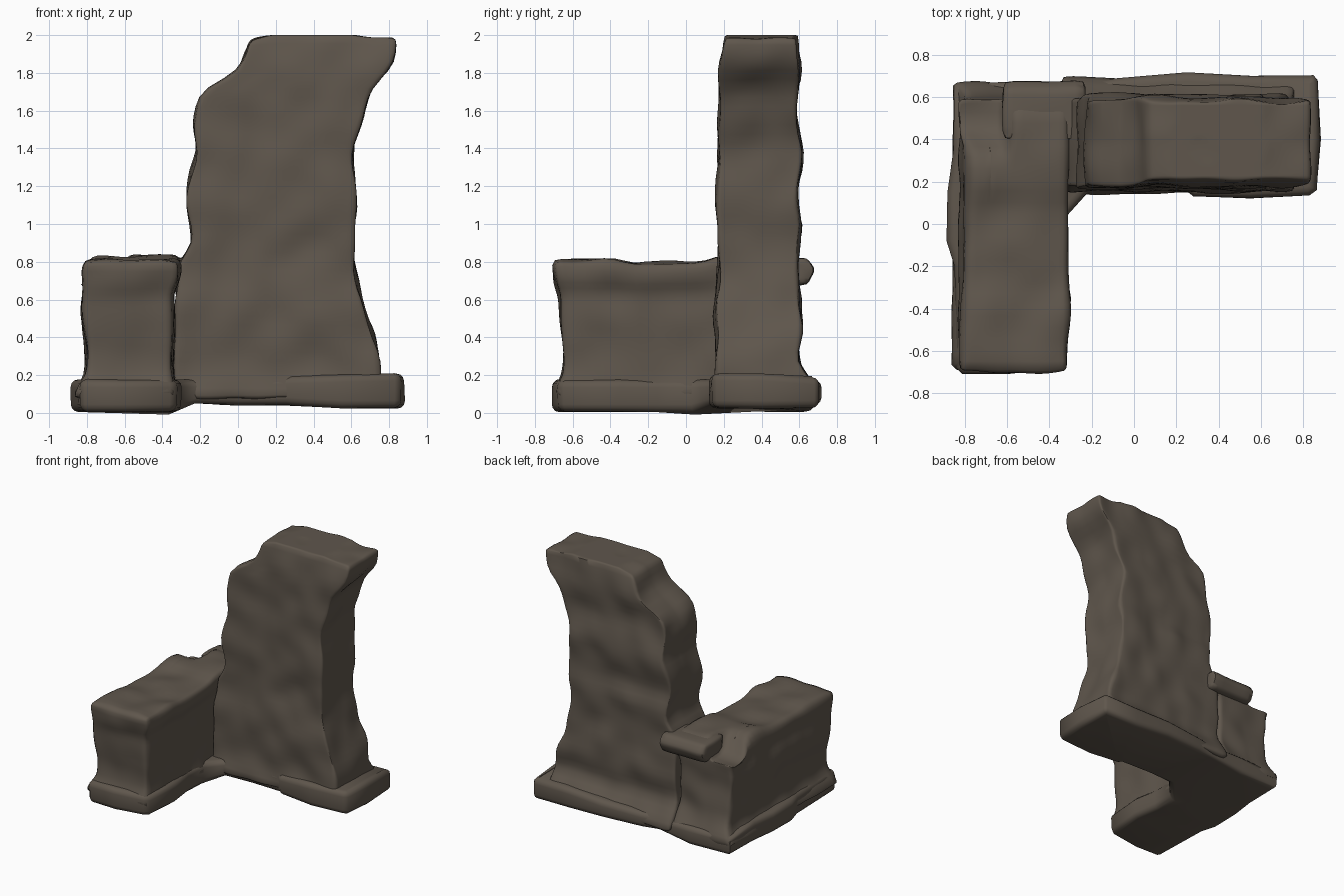
import bpy, bmesh
from mathutils import Vector, noise

if "Cube" in bpy.data.objects:
    bpy.data.objects.remove(bpy.data.objects["Cube"])

stone = bpy.data.materials.new("brown_stone")
stone.diffuse_color = (0.115, 0.094, 0.073, 1)
stone.use_nodes = True
stone.node_tree.nodes["Principled BSDF"].inputs["Base Color"].default_value = stone.diffuse_color


def finish(name, bm, rough=0.02):
    """Roughen the surface and turn the bmesh into a smooth shaded object."""
    bmesh.ops.recalc_face_normals(bm, faces=bm.faces)
    bm.normal_update()
    moves = [(v, v.normal * noise.noise(v.co * 5.0) * rough) for v in bm.verts]
    for v, d in moves:
        v.co += d
        v.co.z = min(v.co.z, 2.0)
    me = bpy.data.meshes.new(name)
    bm.to_mesh(me)
    bm.free()
    me.materials.append(stone)
    ob = bpy.data.objects.new(name, me)
    bpy.context.collection.objects.link(ob)
    bpy.ops.object.select_all(action='DESELECT')
    ob.select_set(True)
    bpy.context.view_layer.objects.active = ob
    bpy.ops.object.shade_smooth_by_angle(angle=1.0)
    return ob


def lerp(a, b, t):
    return a + (b - a) * t


def sample(points, z):
    """Linear lookup in a list of (height, value)."""
    if z <= points[0][0]:
        return points[0][1]
    for (z0, a), (z1, b) in zip(points, points[1:]):
        if z <= z1:
            return lerp(a, b, (z - z0) / (z1 - z0))
    return points[-1][1]


def block(name, z0, z1, left, right, front, back, cuts=15, smooth=2, warp=None, rough=0.02):
    """Gridded block whose four sides follow edge profiles over height."""
    bm = bmesh.new()
    bmesh.ops.create_cube(bm, size=1)
    bmesh.ops.subdivide_edges(bm, edges=bm.edges[:], cuts=cuts, use_grid_fill=True)
    for v in bm.verts:
        u, w, h = v.co + Vector((0.5, 0.5, 0.5))
        z = lerp(z0, z1, h)
        v.co = (lerp(sample(left, z), sample(right, z), u),
                lerp(sample(front, z), sample(back, z), w), z)
        if warp:
            warp(v.co)
    for _ in range(smooth):
        bmesh.ops.smooth_vert(bm, verts=bm.verts, factor=0.5,
                              use_axis_x=True, use_axis_y=True, use_axis_z=True)
    return finish(name, bm, rough)


def broken_top(co):
    # Top edge falls slightly at both ends
    if co.z > 1.97:
        co.z -= max(0, 0.2 - co.x) * 0.25 + max(0, co.x - 0.58) * 0.1


# Tall broken wall, stepped at its left shoulder
block("tall_wall", 0.08, 2.005,
      left=[(0.1, -0.34), (0.8, -0.32), (0.88, -0.23), (1.13, -0.28), (1.23, -0.265),
            (1.38, -0.21), (1.53, -0.235), (1.7, -0.2), (1.735, -0.17), (1.75, -0.06),
            (1.79, -0.005), (1.94, 0.05), (2.0, 0.07)],
      right=[(0.1, 0.76), (0.35, 0.74), (0.55, 0.67), (0.8, 0.61), (1.2, 0.63),
             (1.4, 0.6), (1.55, 0.66), (1.72, 0.70), (1.85, 0.83), (2.0, 0.835)],
      front=[(0.05, 0.13), (0.2, 0.165), (0.6, 0.155), (0.8, 0.18), (1.1, 0.165),
             (1.6, 0.18), (1.85, 0.18), (1.95, 0.2), (2.0, 0.21)],
      back=[(0.1, 0.70), (0.19, 0.645), (0.27, 0.585), (0.45, 0.615), (0.75, 0.585),
            (1.0, 0.61), (1.1, 0.575), (1.38, 0.62), (1.6, 0.575), (1.8, 0.605), (2.0, 0.58)],
      cuts=39, smooth=3, warp=broken_top)


def worn_top(co):
    # Raised back, sagging centre and a chipped, inset outer corner
    if co.z > 0.6:
        t = (co.z - 0.6) / 0.21
        co.z += t * (0.02 if 0.15 < co.y < 0.55 else -0.015 if -0.35 < co.y else 0)
        if co.x < -0.6 and co.y > 0.4:
            co.z = min(co.z, 0.68)
        elif co.x < -0.7:
            co.x += t * 0.05 * (co.y + 0.7)


# Low side wall with a slightly overhanging top
block("low_wall", 0.08, 0.81,
      left=[(0.1, -0.87), (0.2, -0.805), (0.38, -0.805), (0.55, -0.83), (0.65, -0.82),
            (0.77, -0.84), (0.82, -0.81)],
      right=[(0.1, -0.33), (0.2, -0.345), (0.64, -0.345), (0.7, -0.305), (0.79, -0.305),
             (0.82, -0.32)],
      front=[(0.1, -0.69), (0.2, -0.65), (0.62, -0.665), (0.69, -0.69), (0.8, -0.705)],
      back=[(0.1, 0.68), (0.19, 0.63), (0.28, 0.59), (0.8, 0.585)],
      cuts=23, smooth=3, warp=worn_top)

# Loose cap stone on the back of the corner
block("cap_stone", 0.68, 0.82,
      left=[(0.68, -0.62)], right=[(0.68, -0.23)],
      front=[(0.68, 0.4)], back=[(0.68, 0.64), (0.76, 0.685), (0.82, 0.64)],
      cuts=7, smooth=2, rough=0.01)

# L-shaped footing
outline = [(-0.81, -0.705), (-0.60, -0.71), (-0.36, -0.68), (-0.32, -0.65), (-0.30, -0.35),
           (-0.33, -0.15), (-0.33, 0.03), (-0.22, 0.15), (0.00, 0.165), (0.25, 0.155),
           (0.28, 0.13), (0.55, 0.12), (0.83, 0.135), (0.865, 0.16), (0.88, 0.40),
           (0.87, 0.68), (0.85, 0.705), (0.55, 0.70), (0.25, 0.715), (-0.08, 0.69),
           (-0.22, 0.665), (-0.50, 0.68), (-0.85, 0.66), (-0.855, 0.35), (-0.885, 0.15),
           (-0.885, -0.08), (-0.85, -0.20), (-0.835, -0.68)]
bm = bmesh.new()
base = bm.faces.new([bm.verts.new((x, y, 0)) for x, y in outline])
top = bmesh.ops.extrude_face_region(bm, geom=[base])
for v in top["geom"]:
    if isinstance(v, bmesh.types.BMVert):
        v.co.z = 0.175 + 0.035 * min(max(v.co.x + 0.3, 0), 1)
        if v.co.y > 0.5:
            v.co.z -= 0.02
for v in bm.verts:
    if v.co.z == 0:
        v.co.z = 0.04 if -0.25 < v.co.x < 0.5 else 0.025 if v.co.x > 0 else 0.005
rims = [e for e in bm.edges if abs(e.verts[0].co.z - e.verts[1].co.z) < 0.1]
bmesh.ops.bevel(bm, geom=rims, offset=0.04, segments=3, profile=0.5, affect='EDGES')
bmesh.ops.triangulate(bm, faces=[f for f in bm.faces if len(f.verts) > 4])
finish("footing", bm, 0.008)
